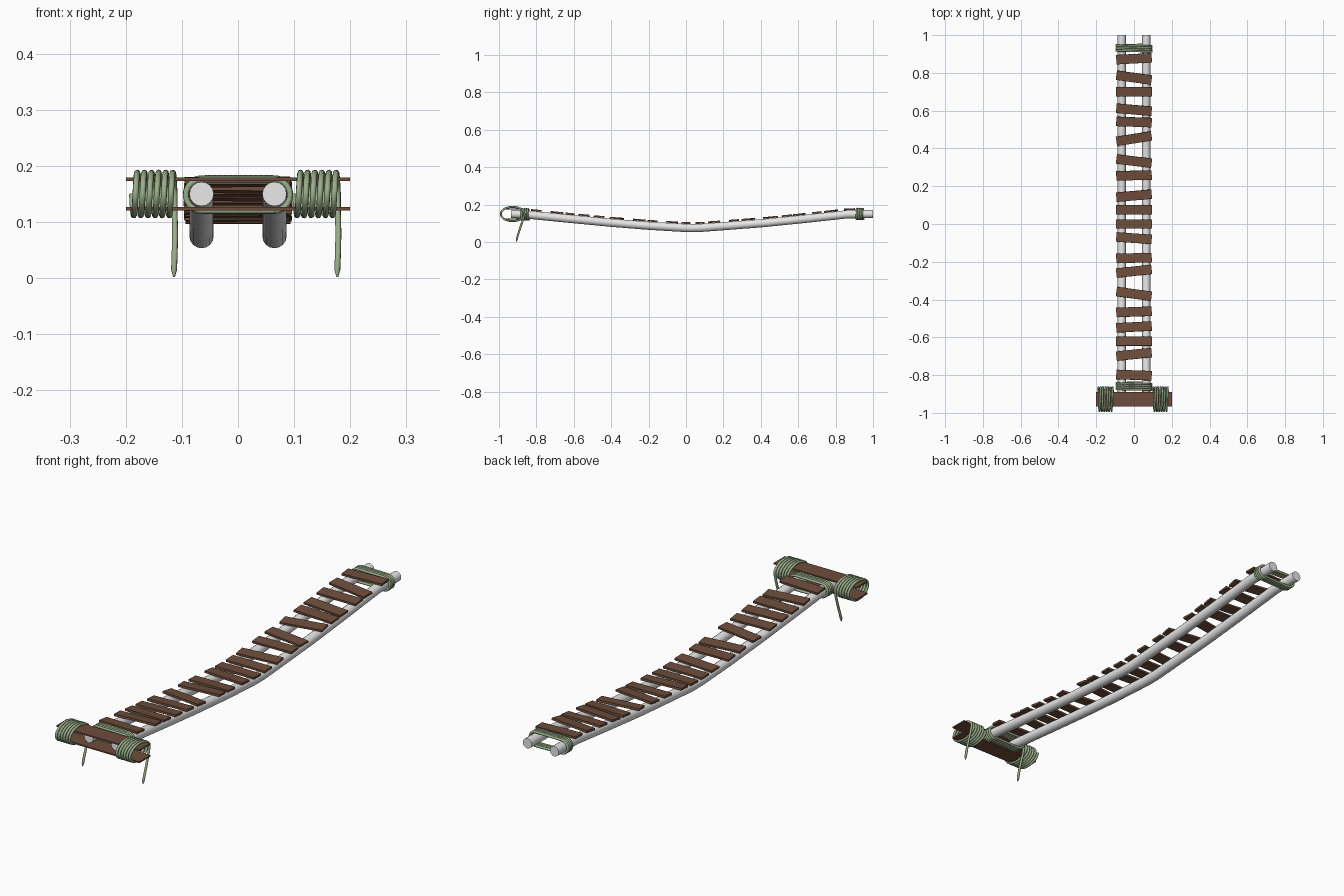
import bpy
from math import sin, cos, pi, atan2, radians
from mathutils import Matrix, Vector

if "Cube" in bpy.data.objects:
    bpy.data.objects.remove(bpy.data.objects["Cube"], do_unlink=True)


def material(name, rgb):
    m = bpy.data.materials.new(name)
    m.use_nodes = True
    m.diffuse_color = (*rgb, 1)
    m.node_tree.nodes["Principled BSDF"].inputs["Base Color"].default_value = (*rgb, 1)
    return m


WOOD = material("brown wood", (0.155, 0.075, 0.045))
ROPE = material("green rope", (0.33, 0.43, 0.26))
POLE = material("pale grey pole", (0.8, 0.8, 0.8))


def tube(name, points, radius, mat, res=2, tip=0):
    """Sweep a round section along a path; tip narrows the last points."""
    cu = bpy.data.curves.new(name, "CURVE")
    cu.dimensions = "3D"
    cu.bevel_depth, cu.bevel_resolution, cu.use_fill_caps = radius, res, True
    sp = cu.splines.new("POLY")
    sp.points.add(len(points) - 1)
    for p, co in zip(sp.points, points):
        p.co = (*co, 1)
    if tip:
        sp.points[-1].radius = tip
    cu.materials.append(mat)
    ob = bpy.data.objects.new(name, cu)
    bpy.context.collection.objects.link(ob)
    bpy.ops.object.select_all(action="DESELECT")
    ob.select_set(True)
    bpy.context.view_layer.objects.active = ob
    bpy.ops.object.convert(target="MESH")
    bpy.ops.object.shade_smooth_by_angle(angle=radians(50))
    return bpy.context.object


def board(name, size, loc, yaw=0, pitch=0):
    bpy.ops.mesh.primitive_cube_add(size=1)
    ob = bpy.context.object
    ob.name = name
    ob.data.transform(Matrix.Diagonal((*size, 1)))
    ob.matrix_world = (Matrix.Translation(loc) @ Matrix.Rotation(pitch, 4, "X")
                       @ Matrix.Rotation(yaw, 4, "Z"))
    ob.data.materials.append(WOOD)


# Sagging poles
SAG = [(-0.935, 0.15), (-0.85, 0.147), (-0.62, 0.124), (-0.4, 0.103), (-0.2, 0.087),
       (0, 0.075), (0.07, 0.075), (0.4, 0.1), (0.62, 0.122), (0.86, 0.148), (1, 0.15)]


def sag_at(y):
    for (y0, z0), (y1, z1) in zip(SAG, SAG[1:]):
        if y <= y1:
            return z0 + (z1 - z0) * (y - y0) / (y1 - y0)
    return SAG[-1][1]


for side, x in (("right", -0.065), ("left", 0.065)):
    tube(side + "_pole", [(x, y, z) for y, z in SAG], 0.0217, POLE, res=6)

# Crooked deck planks: position along the bridge and yaw in degrees
PLANKS = [(0.875, 3), (0.775, -8), (0.70, 0), (0.605, -5), (0.54, -2), (0.452, 9),
          (0.333, -7), (0.257, 1), (0.15, 5), (0.075, 0), (0, 0), (-0.075, -4),
          (-0.18, 1), (-0.25, 6), (-0.37, -8), (-0.465, 2), (-0.545, 3), (-0.62, 0),
          (-0.69, 6), (-0.80, -2)]
for i, (y, yaw) in enumerate(PLANKS):
    slope = atan2(sag_at(y + 0.04) - sag_at(y - 0.04), 0.08)
    board(f"plank_{i + 1}", (0.188, 0.05, 0.009), (0, y, sag_at(y) + 0.027),
          radians(yaw), slope)

# Cross boards clamping the front pole ends
for name, z in (("lower_cross_board", 0.124), ("upper_cross_board", 0.176)):
    board(name, (0.4, 0.076, 0.006), (0, -0.927, z))

# Rope coils round the cross boards, each with a hanging tail
TURNS, STEPS = 6, 28
for side, x0 in (("right", -0.189), ("left", 0.102)):
    path = []
    for i in range(TURNS * STEPS + 1):
        a = 2 * pi * i / STEPS
        path.append((x0 + 0.076 * i / (TURNS * STEPS),
                     -0.927 + 0.063 * cos(a), 0.15 - 0.038 * sin(a)))
    x = path[-1][0]
    path += [(x, -0.873, 0.115), (x + 0.001, -0.885, 0.08), (x, -0.898, 0.04),
             (x - 0.001, -0.905, 0.015), (x - 0.001, -0.907, 0.002)]
    tube(side + "_rope_coil", path, 0.0054, ROPE, tip=0.3)


# Rope lashings binding both poles together
def racetrack(t, half=0.065, r=0.028):
    """Point on a stadium outline, t in 0..1."""
    arc, flat = pi * r, 2 * half
    d = (t % 1) * 2 * (arc + flat)
    sign = 1
    if d >= arc + flat:
        d, sign = d - arc - flat, -1
    if d < arc:
        a = d / r - pi / 2
        return Vector((half + r * cos(a), r * sin(a))) * sign
    return Vector((half - (d - arc), r)) * sign


for name, y0, y1, z in (("front_lashing", -0.88, -0.838, 0.148),
                        ("back_lashing", 0.912, 0.95, 0.15)):
    path = []
    for i in range(4 * 48 + 1):
        p = racetrack(i / 48)
        path.append((p.x, y0 + (y1 - y0) * i / 192, z + p.y))
    tube(name, path, 0.0054, ROPE)
